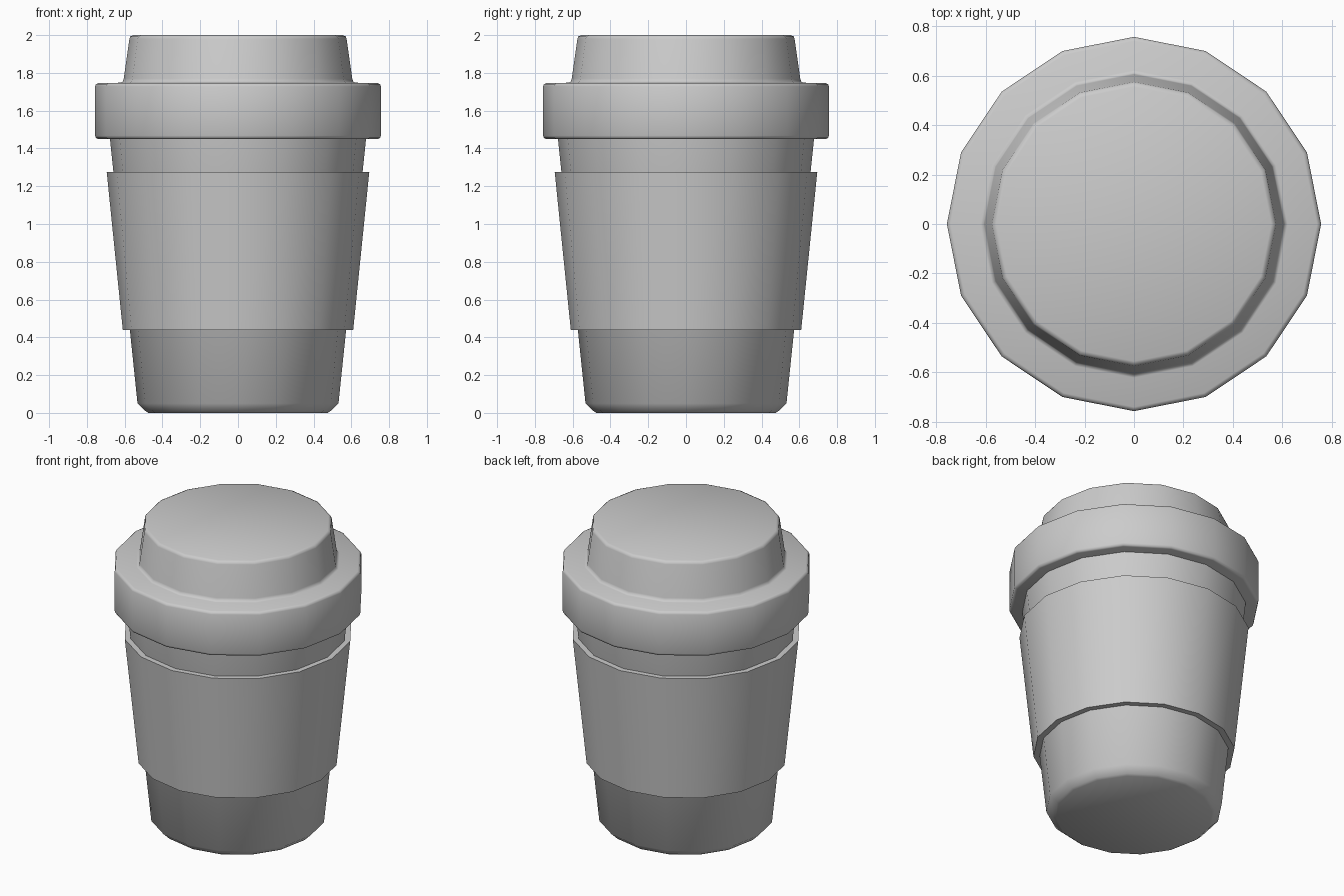
import bpy
import math

SIDES = 16

cube = bpy.data.objects.get("Cube")
if cube:
    bpy.data.objects.remove(cube, do_unlink=True)

grey = bpy.data.materials.new("plain grey")
grey.use_nodes = True
colour = (0.6, 0.6, 0.6, 1)
grey.diffuse_color = colour
grey.node_tree.nodes["Principled BSDF"].inputs["Base Color"].default_value = colour


def lathe(name, profile, ring=False):
    """Turn a (radius, height) profile, listed bottom to top, about the z axis."""
    verts = []
    for r, z in profile:
        for i in range(SIDES):
            a = math.tau * i / SIDES
            verts.append((r * math.cos(a), r * math.sin(a), z))
    n = len(profile)
    faces = []
    for k in range(n if ring else n - 1):
        low, high = k * SIDES, (k + 1) % n * SIDES
        for i in range(SIDES):
            j = (i + 1) % SIDES
            faces.append((low + i, low + j, high + j, high + i))
    if not ring:
        faces.append(tuple(reversed(range(SIDES))))
        faces.append(tuple(range((n - 1) * SIDES, n * SIDES)))
    mesh = bpy.data.meshes.new(name)
    mesh.from_pydata(verts, [], faces)
    mesh.materials.append(grey)
    obj = bpy.data.objects.new(name, mesh)
    bpy.context.collection.objects.link(obj)
    bpy.ops.object.select_all(action="DESELECT")
    obj.select_set(True)
    bpy.context.view_layer.objects.active = obj
    bpy.ops.object.shade_smooth_by_angle(angle=math.radians(55))
    return obj


# Tapered cup with a chamfered foot
lathe("cup_body", [(0.475, 0), (0.49, 0.01), (0.532, 0.05), (0.683, 1.5)])

# Grip band around the cup
lathe("grip_sleeve", [(0.56, 0.44), (0.61, 0.44), (0.695, 1.275), (0.645, 1.275)], ring=True)

# Lid: wide rim with softened edges and a raised tapered crown
lathe("lid", [
    (0.74, 1.45), (0.752, 1.455), (0.757, 1.468),
    (0.757, 1.728), (0.752, 1.74), (0.74, 1.746),
    (0.622, 1.748), (0.61, 1.754), (0.605, 1.77),
    (0.575, 1.98), (0.57, 1.993), (0.555, 2.0),
])
